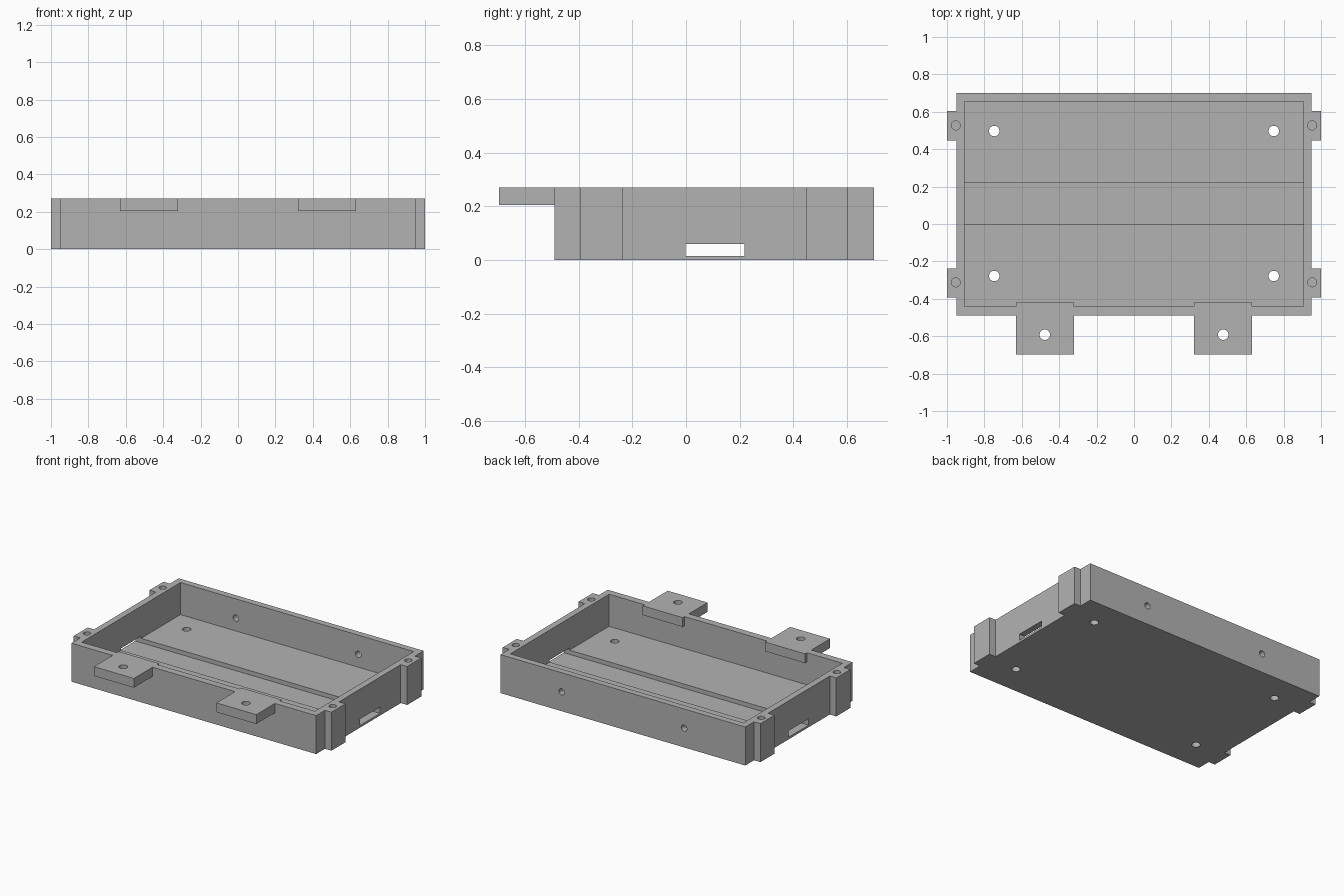
import bpy, math

cube = bpy.data.objects.get("Cube")
if cube:
    bpy.data.objects.remove(cube, do_unlink=True)

grey = bpy.data.materials.new("matte grey")
grey.use_nodes = True
colour = (0.45, 0.45, 0.45, 1)
grey.diffuse_color = colour
grey.node_tree.nodes["Principled BSDF"].inputs["Base Color"].default_value = colour

HEIGHT = 0.27
FLOOR = 0.045
GROOVE = 0.015


def box(name, x, y, z):
    """Box from (min, max) ranges on each axis."""
    bpy.ops.mesh.primitive_cube_add(size=1, location=[sum(r) / 2 for r in (x, y, z)])
    ob = bpy.context.object
    ob.name = name
    ob.scale = [r[1] - r[0] for r in (x, y, z)]
    bpy.ops.object.transform_apply(location=True, rotation=True, scale=True)
    ob.data.materials.append(grey)
    return ob


def drill(name, centre, radius, depth, along_y=False):
    bpy.ops.mesh.primitive_cylinder_add(
        vertices=32, radius=radius, depth=depth, location=centre,
        rotation=(math.pi / 2 if along_y else 0, 0, 0))
    ob = bpy.context.object
    ob.name = name
    ob.data.materials.append(grey)
    return ob


def combine(target, tool, operation):
    """Apply a boolean and discard the tool."""
    tool.hide_render = True
    mod = target.modifiers.new(operation.lower(), "BOOLEAN")
    mod.operation = operation
    mod.solver = "EXACT"
    mod.object = tool
    bpy.context.view_layer.objects.active = target
    bpy.ops.object.modifier_apply(modifier=mod.name)
    bpy.data.objects.remove(tool, do_unlink=True)


# Main tray with screw ears on both sides
tray = box("tray", (-0.95, 0.95), (-0.49, 0.70), (0, HEIGHT))
for y in (-0.315, 0.525):
    for s in (-1, 1):
        ear = box("ear", sorted((s * 0.93, s)), (y - 0.078, y + 0.078), (0, HEIGHT))
        combine(tray, ear, "UNION")

# Open interior, then the cable groove with its slots through both side walls
combine(tray, box("cavity", (-0.905, 0.905), (-0.44, 0.655), (FLOOR, 0.5)), "DIFFERENCE")
combine(tray, box("groove", (-0.905, 0.905), (-0.002, 0.218), (GROOVE, 0.06)), "DIFFERENCE")
combine(tray, box("slot", (-1.2, 1.2), (-0.002, 0.218), (GROOVE, 0.06)), "DIFFERENCE")

for s in (-1, 1):
    # Front mounting tab with its hole
    tab = box("tab", sorted((s * 0.32, s * 0.63)), (-0.697, -0.42), (0.205, HEIGHT))
    combine(tray, tab, "UNION")
    combine(tray, drill("tab_hole", (s * 0.477, -0.592, 0.24), 0.028, 0.2), "DIFFERENCE")
    # Floor holes
    for y in (-0.278, 0.497):
        combine(tray, drill("floor_hole", (s * 0.747, y, 0.02), 0.028, 0.1), "DIFFERENCE")
    # Blind screw holes in the ears
    for y in (-0.312, 0.527):
        combine(tray, drill("ear_hole", (s * 0.953, y, HEIGHT), 0.024, 0.36), "DIFFERENCE")
    # Back wall holes
    combine(tray, drill("back_hole", (s * 0.475, 0.68, 0.135), 0.022, 0.2, True), "DIFFERENCE")

# Smooth hole walls, crisp edges elsewhere
bpy.ops.object.select_all(action="DESELECT")
tray.select_set(True)
bpy.context.view_layer.objects.active = tray
bpy.ops.object.shade_smooth_by_angle(angle=math.radians(30))
